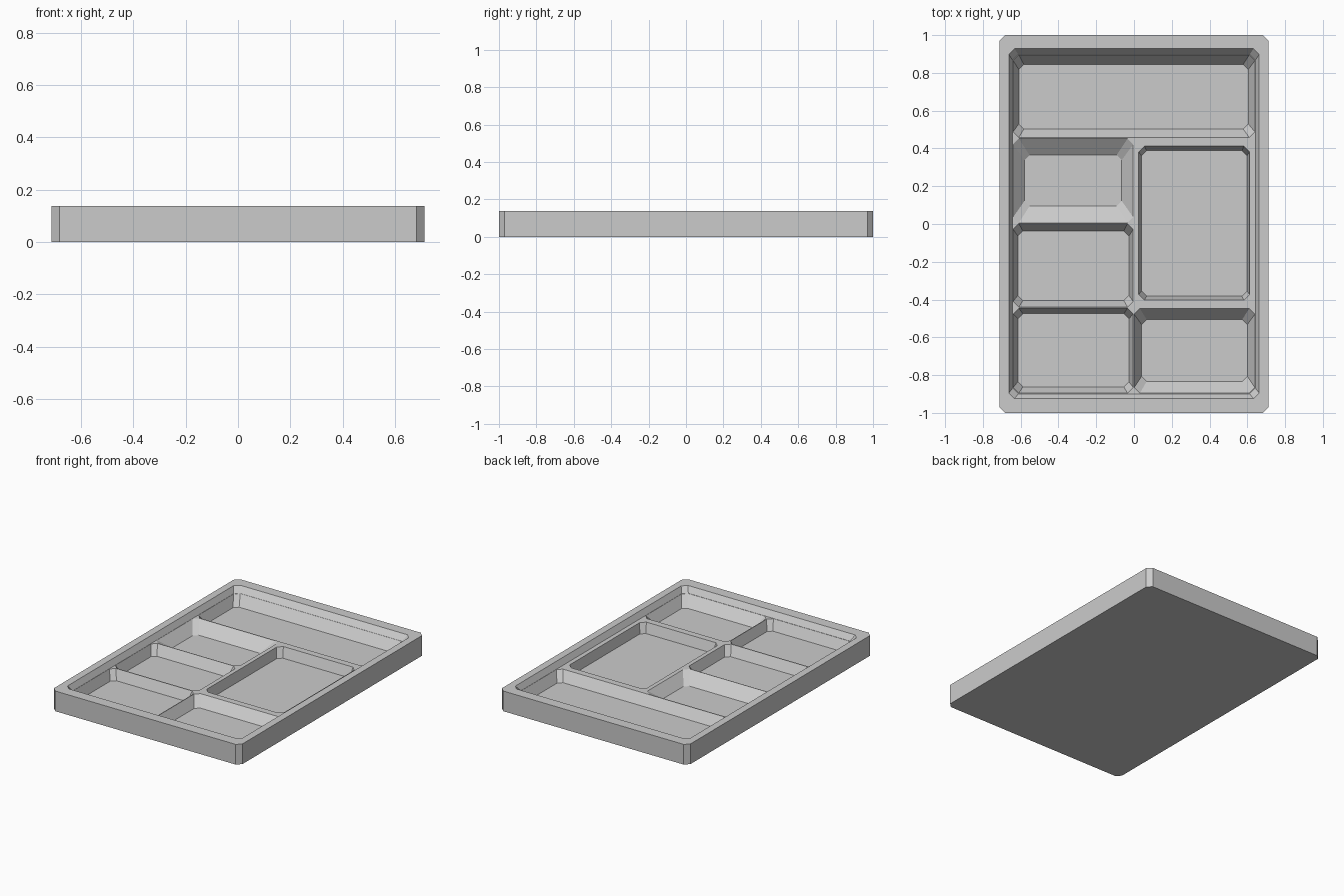
import bpy, bmesh

if "Cube" in bpy.data.objects:
    bpy.data.objects.remove(bpy.data.objects["Cube"])

TOP, LEDGE, FLOOR = 0.138, 0.10, 0.033
bm = bmesh.new()


def ring(x0, x1, y0, y1, z, c):
    """Closed vertex ring: rectangle with chamfered corners."""
    pts = [(x0 + c, y0), (x1 - c, y0), (x1, y0 + c), (x1, y1 - c),
           (x1 - c, y1), (x0 + c, y1), (x0, y1 - c), (x0, y0 + c)]
    return [bm.verts.new((x, y, z)) for x, y in pts]


def skirt(a, b):
    """Join two rings with a band of quads."""
    n = len(a)
    for i in range(n):
        j = (i + 1) % n
        bm.faces.new((a[i], a[j], b[j], b[i]))


def loop_edges(r):
    return [bm.edges.get((r[i], r[i - 1])) for i in range(len(r))]


# outer shell, rim and upper inner wall
base = ring(-0.713, 0.713, -1, 1, 0, 0.03)
outer = ring(-0.713, 0.713, -1, 1, TOP, 0.03)
inner = ring(-0.663, 0.663, -0.925, 0.928, TOP, 0.03)
ledge = ring(-0.642, 0.642, -0.899, 0.897, LEDGE, 0.03)
bm.faces.new(base)
skirt(base, outer)
skirt(outer, inner)
skirt(inner, ledge)
edges = loop_edges(ledge)

# compartments: (x0, x1, y0, y1) at the divider tops, then at the floor
pockets = [
    ((-0.640, 0.640, 0.458, 0.895), (-0.610, 0.605, 0.503, 0.845)),    # wide rear
    ((-0.640, -0.004, 0.006, 0.452), (-0.580, -0.065, 0.095, 0.365)),  # left upper
    ((-0.640, -0.004, -0.440, 0.002), (-0.615, -0.027, -0.405, -0.037)),  # left middle
    ((-0.640, -0.004, -0.896, -0.446), (-0.615, -0.027, -0.862, -0.475)),  # left front
    ((0.001, 0.640, -0.896, -0.448), (0.040, 0.600, -0.833, -0.505)),  # right front
    ((0.025, 0.612, -0.403, 0.412), (0.040, 0.598, -0.382, 0.388)),    # large right
]
for top, bottom in pockets:
    a = ring(*top, LEDGE, 0.03)
    b = ring(*bottom, FLOOR, 0.027)
    skirt(a, b)
    bm.faces.new(b)
    edges += loop_edges(a)

# divider tops: flat face around all compartments
bmesh.ops.triangle_fill(bm, use_beauty=True, use_dissolve=False, edges=edges)
bmesh.ops.recalc_face_normals(bm, faces=bm.faces)

mesh = bpy.data.meshes.new("compartment_tray")
bm.to_mesh(mesh)
bm.free()
tray = bpy.data.objects.new("compartment_tray", mesh)
bpy.context.collection.objects.link(tray)
